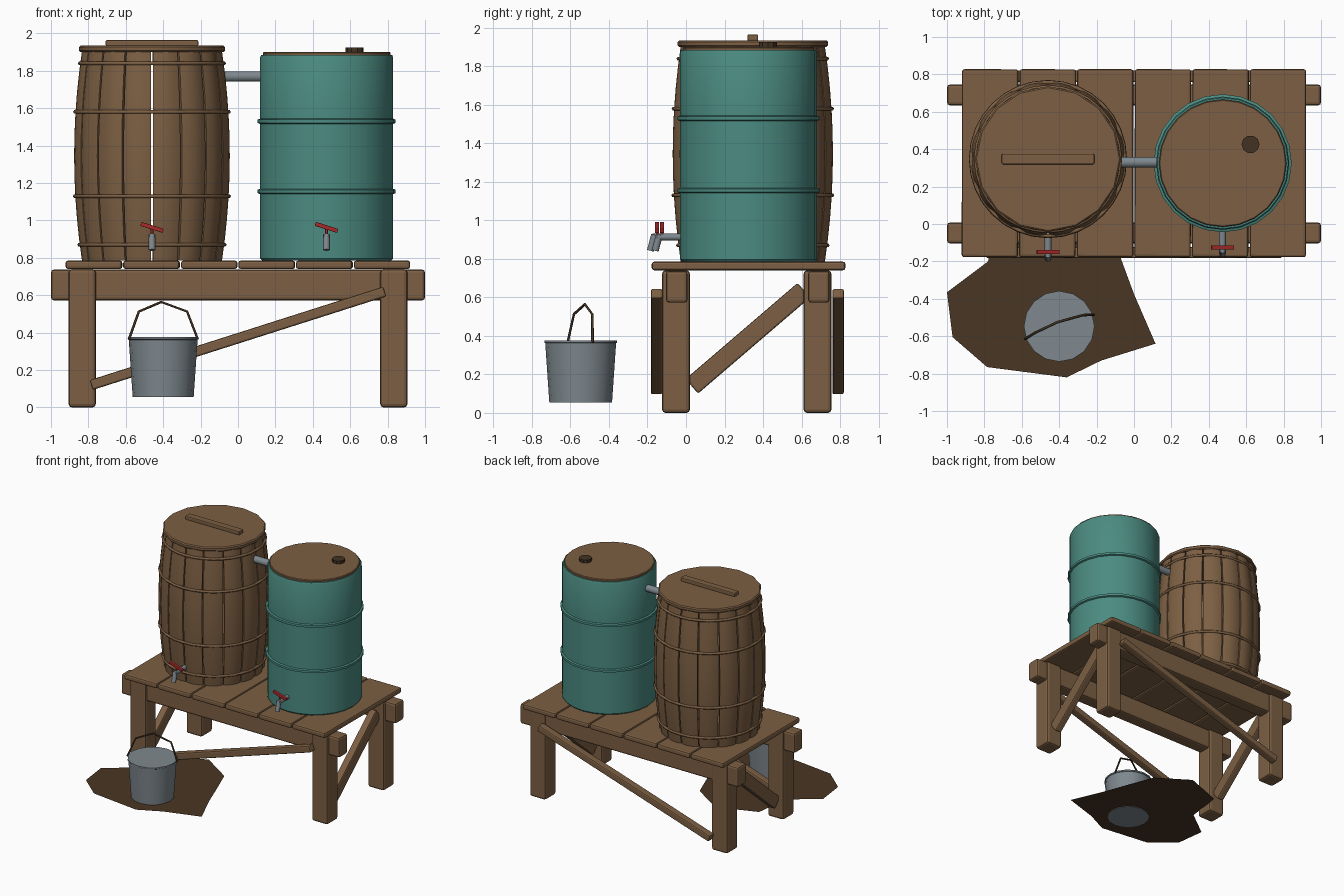
import bpy, bmesh, math, random
from mathutils import Vector, Matrix

if "Cube" in bpy.data.objects:
    bpy.data.objects.remove(bpy.data.objects["Cube"])

random.seed(4)


def mat(name, r, g, b):
    m = bpy.data.materials.new(name)
    lin = [((c / 255 + 0.055) / 1.055) ** 2.4 for c in (r, g, b)]
    m.diffuse_color = (*lin, 1)
    m.use_nodes = True
    m.node_tree.nodes["Principled BSDF"].inputs["Base Color"].default_value = m.diffuse_color
    return m


WOOD = mat("brown wood", 124, 95, 67)
TEAL = mat("teal paint", 75, 139, 129)
STEEL = mat("grey metal", 126, 136, 142)
RED = mat("red handle", 168, 42, 42)
MUD = mat("mud brown", 73, 54, 36)
DARK = mat("dark brown", 66, 50, 34)


def finish(name, bm, material, smooth=None):
    bmesh.ops.recalc_face_normals(bm, faces=bm.faces)
    me = bpy.data.meshes.new(name)
    bm.to_mesh(me)
    bm.free()
    ob = bpy.data.objects.new(name, me)
    bpy.context.collection.objects.link(ob)
    me.materials.append(material)
    if smooth:
        bpy.ops.object.select_all(action='DESELECT')
        ob.select_set(True)
        bpy.context.view_layer.objects.active = ob
        bpy.ops.object.shade_smooth_by_angle(angle=math.radians(smooth))
    return ob


def box(name, centre, size, material=WOOD, rot=Matrix(), bevel=0.014):
    """Bevelled bar."""
    bm = bmesh.new()
    bmesh.ops.create_cube(bm, size=1)
    bmesh.ops.scale(bm, vec=size, verts=bm.verts)
    bmesh.ops.bevel(bm, geom=bm.edges[:], offset=bevel, segments=2, profile=0.5, affect='EDGES')
    bm.transform(Matrix.Translation(centre) @ rot)
    return finish(name, bm, material)


def bar(name, p, q, depth, height, material=WOOD, bevel=0.01):
    """Bar running between two points."""
    p, q = Vector(p), Vector(q)
    x = (q - p).normalized()
    side = Vector((0, 0, 1)).cross(x).normalized()
    rot = Matrix((x, side, x.cross(side))).transposed().to_4x4()
    return box(name, (p + q) / 2, ((q - p).length, depth, height), material, rot, bevel)


def lathe(name, centre, profile, sides, material, smooth=35):
    """Capped turned shape from (radius, height) pairs."""
    bm = bmesh.new()
    rings = [[bm.verts.new((centre[0] + r * math.cos(2 * math.pi * i / sides),
                            centre[1] + r * math.sin(2 * math.pi * i / sides), z))
              for i in range(sides)] for r, z in profile]
    for a, b in zip(rings, rings[1:]):
        for i in range(sides):
            j = (i + 1) % sides
            bm.faces.new((a[i], a[j], b[j], b[i]))
    bm.faces.new(rings[0][::-1])
    bm.faces.new(rings[-1])
    return finish(name, bm, material, smooth)


def tube(name, pts, radius, sides, material):
    """Round rod along a path."""
    cu = bpy.data.curves.new(name, 'CURVE')
    cu.dimensions = '3D'
    sp = cu.splines.new('POLY')
    sp.points.add(len(pts) - 1)
    for s, p in zip(sp.points, pts):
        s.co = (*p, 1)
    cu.bevel_depth = radius
    cu.bevel_resolution = sides // 2 - 2
    cu.use_fill_caps = True
    cu.materials.append(material)
    ob = bpy.data.objects.new(name, cu)
    bpy.context.collection.objects.link(ob)
    return ob


# Stand: plank top
for i in range(6):
    turn = Matrix.Rotation(random.uniform(-0.004, 0.004), 4, 'Z')
    box(f"top_plank_{i + 1}", (-0.77 + 0.308 * i, 0.325, 0.763), (0.301, 1.005, 0.045), WOOD, turn, 0.013)

# Stand: legs, rails and diagonal braces
for row, y, rail_y, brace_y in (("front", -0.052, -0.048, -0.153), ("back", 0.683, 0.69, 0.79)):
    for side, x in (("left", -0.833), ("right", 0.833)):
        box(f"{row}_{side}_leg", (x, y, 0.37), (0.145, 0.145, 0.74), bevel=0.018)
    box(f"{row}_rail", (0, rail_y, 0.655), (2.0, 0.112, 0.165), bevel=0.016)
    bar(f"{row}_brace", (-0.785, brace_y, 0.12), (0.785, brace_y, 0.62), 0.06, 0.055)
for side, x in (("left", -0.833), ("right", 0.833)):
    bar(f"{side}_side_brace", (x, 0.03, 0.138), (x, 0.612, 0.637), 0.06, 0.1)

# Barrel: sixteen bowed staves with narrow gaps
BX, BY = -0.46, 0.347


def bow(z):
    return 0.419 - 0.042 * ((z - 1.345) / 0.56) ** 2


bm = bmesh.new()
N, ROWS, COLS = 16, 10, 4
for k in range(N):
    mid = 2 * math.pi * (k + 0.5) / N
    grid = []
    for j in range(ROWS + 1):
        z = 0.785 + 1.12 * j / ROWS
        outer, inner = [], []
        for c in range(COLS + 1):
            u = 2 * c / COLS - 1
            a = mid + u * (math.pi / N - 0.012)
            ro = bow(z) - 0.010 * u ** 4
            for lst, r in ((outer, ro), (inner, bow(z) - 0.035)):
                lst.append(bm.verts.new((BX + r * math.cos(a), BY + r * math.sin(a), z)))
        grid.append(outer + inner[::-1])
    m = len(grid[0])
    for a, b in zip(grid, grid[1:]):
        for i in range(m):
            bm.faces.new((a[i], a[(i + 1) % m], b[(i + 1) % m], b[i]))
    bm.faces.new(grid[0])
    bm.faces.new(grid[-1])
finish("barrel_staves", bm, WOOD, 40)

# Barrel: hoops, lid and lid handle
for i, z in enumerate((0.87, 1.13, 1.58, 1.84)):
    bpy.ops.mesh.primitive_torus_add(location=(BX, BY, z), major_segments=32, minor_segments=6,
                                     major_radius=bow(z) - 0.001, minor_radius=0.011)
    bpy.context.object.name = f"barrel_hoop_{i + 1}"
    bpy.context.object.data.materials.append(WOOD)
    bpy.ops.object.shade_smooth_by_angle(angle=math.radians(70))
lathe("barrel_lid", (BX, BY), [(0.382, 1.9), (0.39, 1.908), (0.39, 1.927), (0.382, 1.935)], 16, WOOD, 30)
box("barrel_lid_handle", (BX, BY, 1.948), (0.495, 0.056, 0.034), bevel=0.007)

# Drum: body with two raised bands and a rim, wooden lid, bung
DX, DY = 0.474, 0.325
body = [(0.345, 0.785), (0.356, 0.797)]
for z in (1.155, 1.53):
    body += [(0.356, z - 0.014), (0.369, z - 0.009), (0.369, z + 0.009), (0.356, z + 0.014)]
body += [(0.356, 1.872), (0.35, 1.885), (0.335, 1.885)]
lathe("drum_body", (DX, DY), body, 24, TEAL)
lathe("drum_lid", (DX, DY), [(0.341, 1.88), (0.341, 1.896), (0.336, 1.901)], 24, WOOD)
lathe("drum_bung", (0.623, 0.426), [(0.048, 1.895), (0.048, 1.925)], 10, DARK)

# Overflow pipe between the barrel and the drum
tube("overflow_pipe", [(-0.11, 0.33, 1.77), (0.14, 0.33, 1.77)], 0.029, 10, STEEL)

# Taps: pipe, spout, stem and red lever
for name, x, wall in (("barrel", BX, -0.045), ("drum", 0.473, -0.02)):
    tube(f"{name}_tap_pipe", [(x, wall + 0.06, 0.913), (x, wall - 0.13, 0.913)], 0.018, 8, STEEL)
    tube(f"{name}_tap_spout", [(x, wall - 0.118, 0.925), (x, wall - 0.14, 0.842)], 0.018, 8, STEEL)
    tube(f"{name}_tap_stem", [(x, wall - 0.105, 0.91), (x, wall - 0.105, 0.962)], 0.008, 6, RED)
    bar(f"{name}_tap_lever", (x - 0.06, wall - 0.105, 0.982), (x + 0.06, wall - 0.105, 0.944),
        0.022, 0.022, RED, 0.003)

# Bucket with wire bail
lathe("bucket", (-0.4, -0.547), [(0.163, 0.055), (0.184, 0.362), (0.189, 0.365), (0.189, 0.376)], 16, STEEL)
tube("bucket_bail", [(-0.583, -0.615, 0.365), (-0.53, -0.582, 0.513), (-0.41, -0.525, 0.564),
                     (-0.272, -0.487, 0.513), (-0.215, -0.485, 0.365)], 0.007, 6, DARK)

# Mud patch under the bucket
bm = bmesh.new()
outline = [(-1.0, -0.365), (-0.97, -0.605), (-0.785, -0.765), (-0.36, -0.82), (-0.175, -0.73),
           (0.115, -0.64), (0.0, -0.375), (-0.07, -0.185), (-0.16, 0.05), (-0.42, 0.22),
           (-0.74, 0.1), (-0.78, -0.2)]
bm.faces.new([bm.verts.new((x, y, 0.058)) for x, y in outline])
bmesh.ops.triangulate(bm, faces=bm.faces[:])
finish("mud_patch", bm, MUD)
